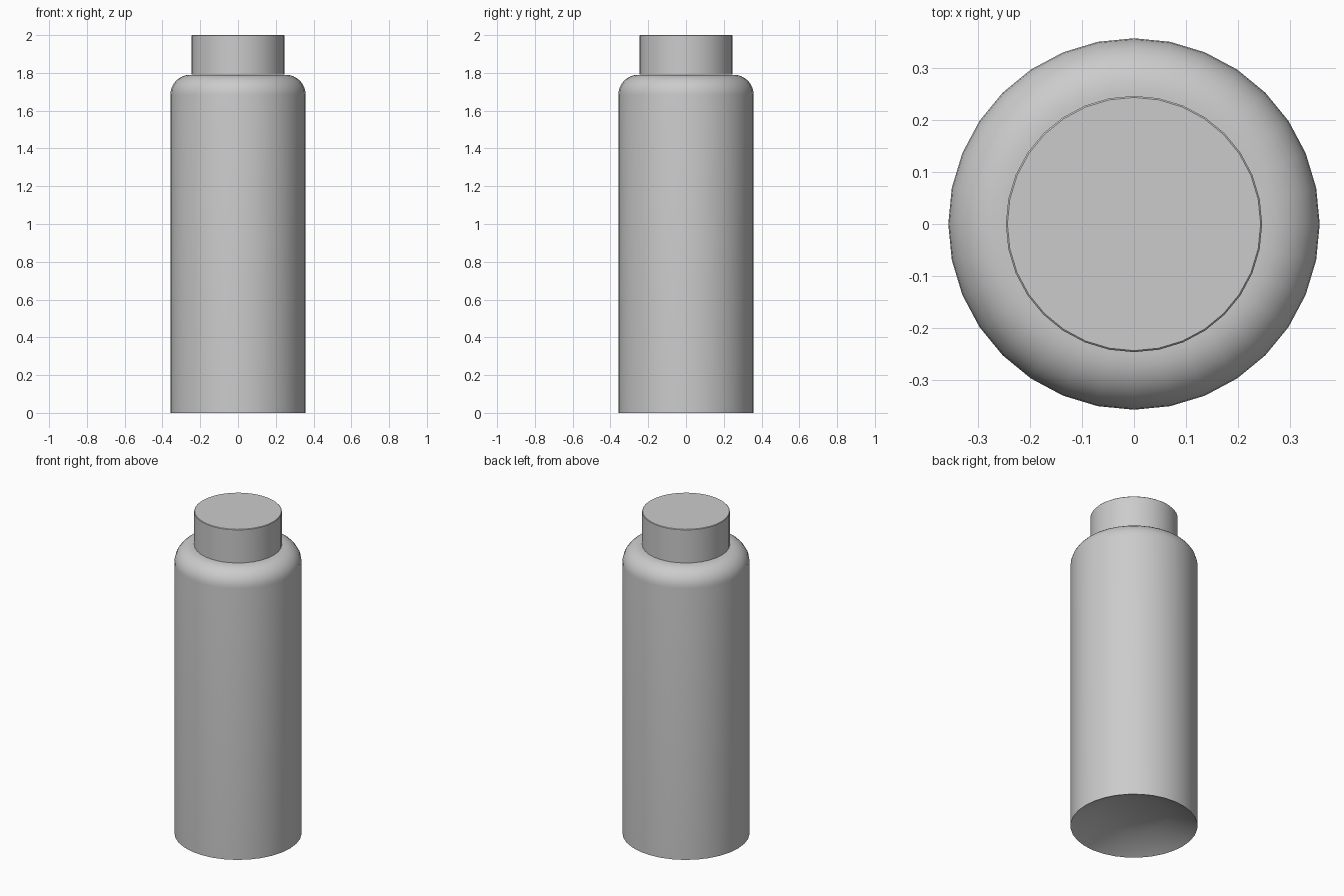
import bpy, bmesh, math

if "Cube" in bpy.data.objects:
    bpy.data.objects.remove(bpy.data.objects["Cube"])

SIDES = 32

def lathe(name, profile):
    """Revolve an (r, z) profile around z; points with r = 0 become poles."""
    bm = bmesh.new()
    verts = [bm.verts.new((r, 0, z)) for r, z in profile]
    edges = [bm.edges.new(pair) for pair in zip(verts, verts[1:])]
    bmesh.ops.spin(bm, geom=verts + edges, cent=(0, 0, 0), axis=(0, 0, 1),
                   angle=math.tau, steps=SIDES, use_duplicate=False)
    bmesh.ops.remove_doubles(bm, verts=bm.verts, dist=1e-4)
    bmesh.ops.recalc_face_normals(bm, faces=bm.faces)
    mesh = bpy.data.meshes.new(name)
    bm.to_mesh(mesh)
    bm.free()
    obj = bpy.data.objects.new(name, mesh)
    bpy.context.collection.objects.link(obj)
    bpy.ops.object.select_all(action='DESELECT')
    obj.select_set(True)
    bpy.context.view_layer.objects.active = obj
    bpy.ops.object.shade_smooth_by_angle(angle=math.radians(30))
    return obj

# Bottle body: recessed base, straight wall, rounded shoulder
R, TOP, FILLET = 0.358, 1.79, 0.105
shoulder = [(R - FILLET + FILLET * math.cos(a), TOP - FILLET + FILLET * math.sin(a))
            for a in (math.radians(90 * i / 8) for i in range(9))]
lathe("bottle_body", [(0, 0.08), (0.197, 0.08), (R, 0)] + shoulder + [(0, TOP)])

# Cap
lathe("cap", [(0, 1.792), (0.247, 1.792), (0.247, 1.997), (0.244, 2.0), (0, 2.0)])
